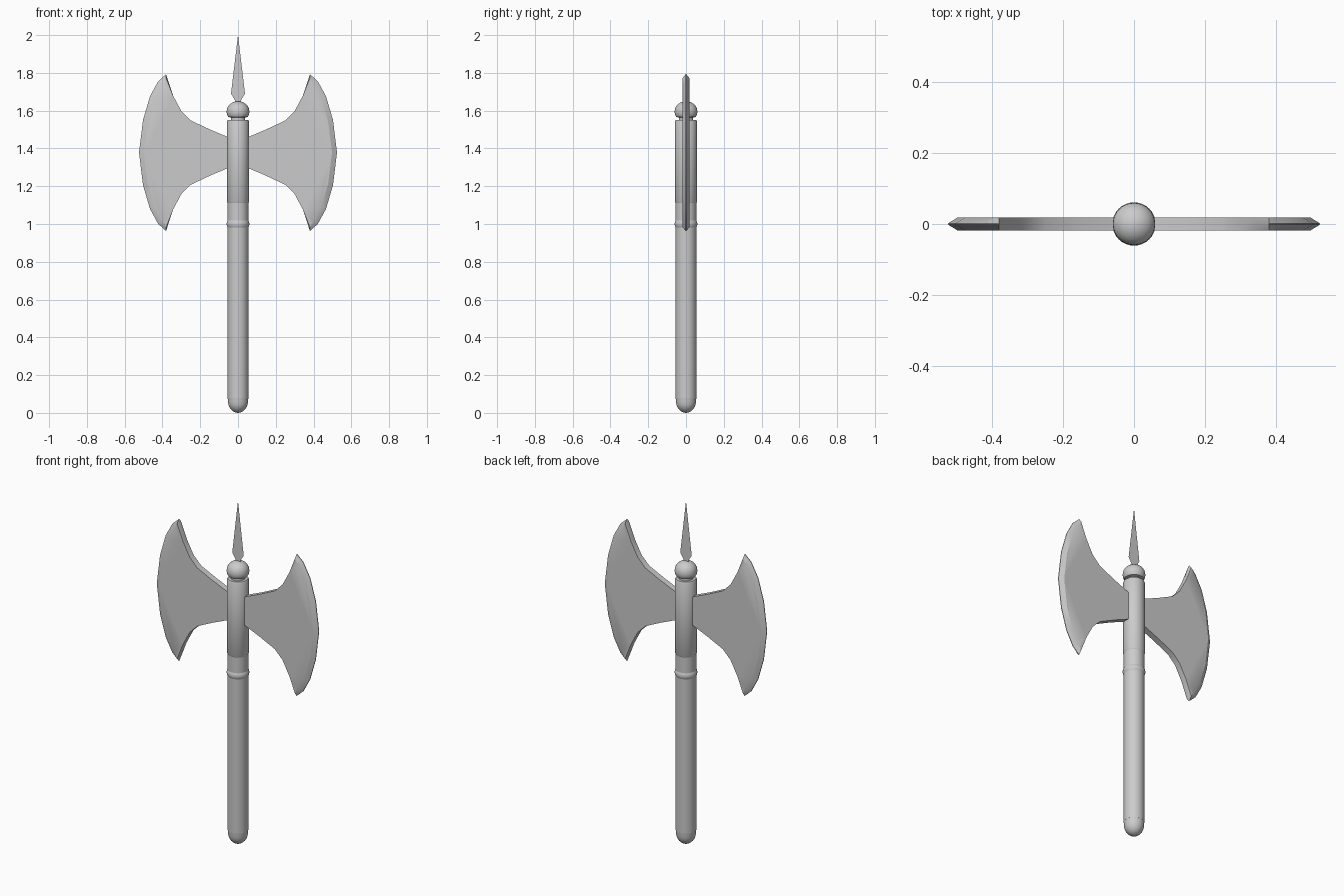
import bpy, math

if "Cube" in bpy.data.objects:
    bpy.data.objects.remove(bpy.data.objects["Cube"])

def make(name, verts, faces, angle=35):
    me = bpy.data.meshes.new(name)
    me.from_pydata(verts, [], faces)
    me.update()
    ob = bpy.data.objects.new(name, me)
    bpy.context.collection.objects.link(ob)
    bpy.ops.object.select_all(action='DESELECT')
    ob.select_set(True)
    bpy.context.view_layer.objects.active = ob
    bpy.ops.object.shade_smooth_by_angle(angle=math.radians(angle))
    return ob

def lathe(name, profile, n=32):
    """Revolve (radius, z) points, listed bottom to top, and cap both ends."""
    verts = [(r * math.cos(2 * math.pi * i / n), r * math.sin(2 * math.pi * i / n), z)
             for r, z in profile for i in range(n)]
    faces = [(k * n + i, k * n + (i + 1) % n, (k + 1) * n + (i + 1) % n, (k + 1) * n + i)
             for k in range(len(profile) - 1) for i in range(n)]
    top = (len(profile) - 1) * n
    faces += [tuple(reversed(range(n))), tuple(range(top, top + n))]
    return make(name, verts, faces)

def dome(r, z, h, steps=7, up=True):
    """Profile of a rounded end, bottom to top."""
    pts = []
    for i in range(steps):
        a = math.pi / 2 * i / (steps - 0.7)
        pts.append((r * math.cos(a), z + (h if up else -h) * math.sin(a)))
    return pts if up else pts[::-1]

# Handle parts
lathe("handle", [(0.055, 0.08), (0.055, 1.12)])
lathe("handle_end_cap", dome(0.053, 0.062, 0.062, up=False) + [(0.055, 0.082)])
lathe("grip_ring", [(0.054, 0.98), (0.058, 0.988), (0.061, 1.0), (0.058, 1.012), (0.054, 1.02)])
lathe("head_socket", [(0.055, 1.11), (0.058, 1.115), (0.058, 1.542), (0.054, 1.55)])
lathe("neck", [(0.038, 1.54), (0.038, 1.575)])
lathe("knob", [(0.04, 1.564), (0.052, 1.567), (0.058, 1.578), (0.06, 1.59)]
      + dome(0.06, 1.597, 0.053))

# Flat spear point on top
make("spear_point", [(-0.016, 0, 1.64), (0.016, 0, 1.64), (0.016, 0, 1.655), (0.037, 0, 1.69),
                     (0, 0, 2.0), (-0.037, 0, 1.69), (-0.016, 0, 1.655)], [tuple(range(7))])

# Double blades: upper half outline as (x, height above centre), mirrored vertically
ZC, T = 1.378, 0.018
inner = [(0.03, 0.075), (0.053, 0.082), (0.148, 0.122), (0.25, 0.17), (0.30, 0.22), (0.344, 0.302)]
tip = [(0.381, 0.415)]
outer = [(0.423, 0.377), (0.466, 0.298), (0.503, 0.172), (0.524, 0)]
half = inner + tip + outer
edge = half + [(x, -z) for x, z in half[-2::-1]]
ground = inner + [(0.381, 0.395)] + [(x - 0.026, z * 0.96) for x, z in outer]
body = ground + [(x, -z) for x, z in ground[-2::-1]]

def blade(name, side):
    n = len(edge)
    m = len(inner)
    sharp = [T if i < m or i >= n - m else 0.004 for i in range(n)]
    verts = [(side * x, -T, ZC + z) for x, z in body]
    verts += [(side * x, -t * 0.5, ZC + z) for (x, z), t in zip(edge, sharp)]
    verts += [(side * x, t * 0.5, ZC + z) for (x, z), t in zip(edge, sharp)]
    verts += [(side * x, T, ZC + z) for x, z in body]
    faces = [tuple(reversed(range(n))), tuple(range(3 * n, 4 * n))]
    for k in range(3):
        for i in range(n):
            j = (i + 1) % n
            faces.append((k * n + i, k * n + j, (k + 1) * n + j, (k + 1) * n + i))
    # keep face normals pointing outwards on both sides
    if side > 0:
        faces = [f[::-1] for f in faces]
    faces = [f[::-1] for f in faces]
    ob = make(name, verts, faces, 30)
    import bmesh
    bm = bmesh.new()
    bm.from_mesh(ob.data)
    bmesh.ops.recalc_face_normals(bm, faces=bm.faces)
    bm.to_mesh(ob.data)
    bm.free()

blade("right_blade", 1)
blade("left_blade", -1)
